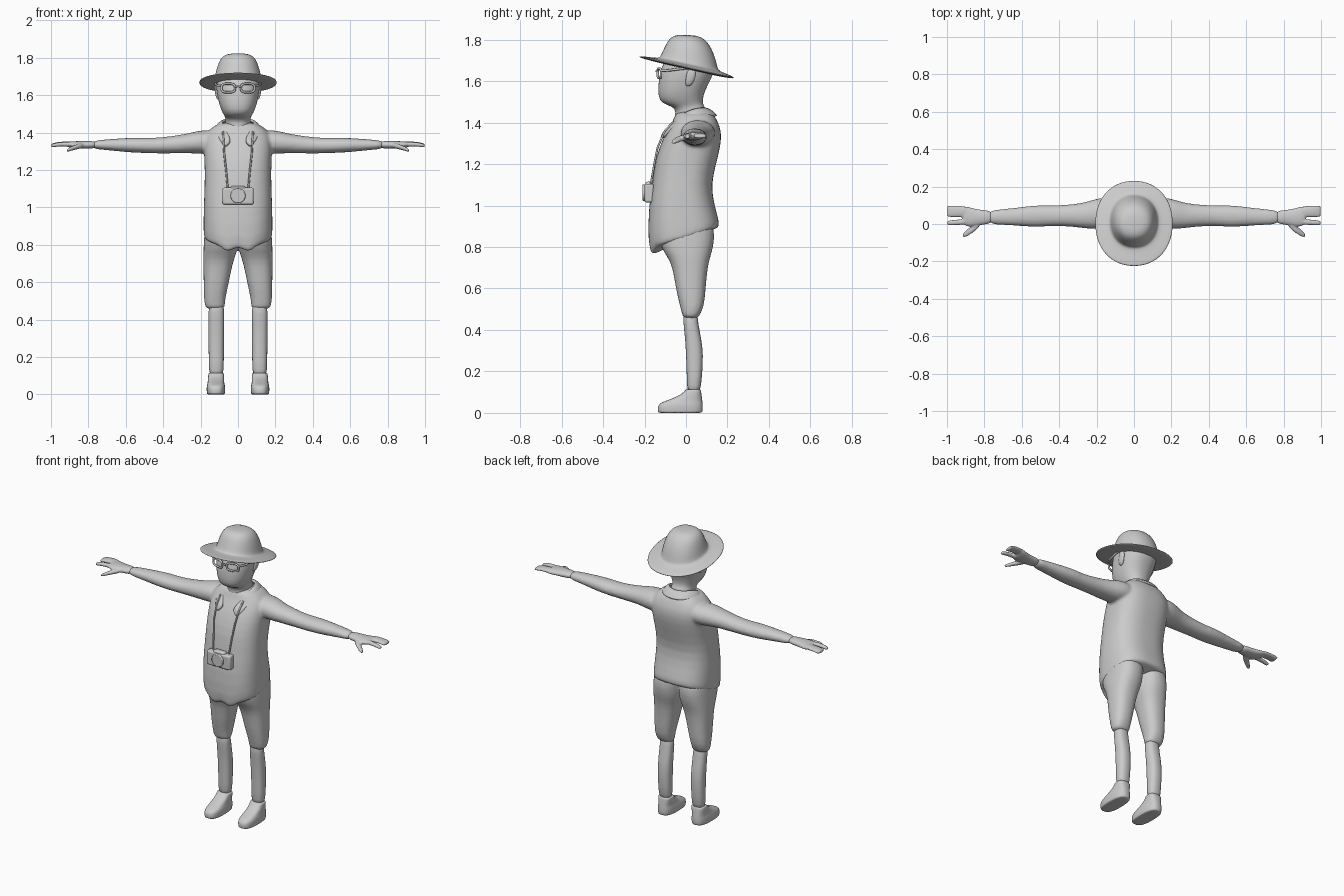
import bpy, bmesh, math
from mathutils import Vector


def spow(v, p):
    return math.copysign(abs(v) ** p, v)


def unit_ring(e, n):
    """Superellipse outline of radius 1; e = 2 is a circle, larger is boxier."""
    ts = [2 * math.pi * i / n for i in range(n)]
    return [(spow(math.cos(t), 2 / e), spow(math.sin(t), 2 / e)) for t in ts]


def loft(bm, rings):
    """Skin a list of point rings and cap both ends."""
    vs = [[bm.verts.new(p) for p in r] for r in rings]
    n = len(rings[0])
    for a, b in zip(vs, vs[1:]):
        for i in range(n):
            j = (i + 1) % n
            bm.faces.new((a[i], a[j], b[j], b[i]))
    bm.faces.new(vs[0])
    bm.faces.new(vs[-1])


def up_loft(bm, rows, cx=None, s=1, e=2.4, n=24, warp=None):
    """Rows (z, centre x, half width, front y, back y)."""
    rings = []
    for z, c, hw, yf, yb in rows:
        r = [Vector((s * c + hw * u, (yf + yb) / 2 + (yb - yf) / 2 * v, z)) for u, v in unit_ring(e, n)]
        rings.append([warp(p) for p in r] if warp else r)
    loft(bm, rings)


def side_loft(bm, rows, s=1, e=2.1, n=16):
    """Rows (x, centre y, centre z, half depth, half height)."""
    loft(bm, [[(s * x, cy + ry * u, cz + rz * v) for u, v in unit_ring(e, n)]
              for x, cy, cz, ry, rz in rows])


def finish(name, bm, subd=1, voxel=0, smooth=4):
    bmesh.ops.recalc_face_normals(bm, faces=bm.faces)
    for f in bm.faces:
        f.smooth = True
    me = bpy.data.meshes.new(name)
    bm.to_mesh(me)
    bm.free()
    ob = bpy.data.objects.new(name, me)
    bpy.context.collection.objects.link(ob)
    if subd:
        m = ob.modifiers.new("Subd", "SUBSURF")
        m.levels = m.render_levels = subd
    if voxel:
        m = ob.modifiers.new("Fuse", "REMESH")
        m.mode, m.voxel_size, m.use_smooth_shade = "VOXEL", voxel, True
        m = ob.modifiers.new("Relax", "SMOOTH")
        m.factor, m.iterations = 0.5, smooth
    return ob


def tube(name, pts, r, cyclic=False):
    cu = bpy.data.curves.new(name, "CURVE")
    cu.dimensions, cu.bevel_depth, cu.bevel_resolution, cu.use_fill_caps = "3D", r, 2, True
    sp = cu.splines.new("POLY")
    sp.points.add(len(pts) - 1)
    for p, q in zip(sp.points, pts):
        p.co = (*q, 1)
    sp.use_cyclic_u = cyclic
    ob = bpy.data.objects.new(name, cu)
    bpy.context.collection.objects.link(ob)
    bpy.ops.object.select_all(action="DESELECT")
    ob.select_set(True)
    bpy.context.view_layer.objects.active = ob
    bpy.ops.object.convert(target="MESH")
    return ob


# Shirt and arms, fused; the hem dips to two tails at the front
def hem(p):
    w = min(1, max(0, (1.0 - p.z) / 0.15))
    h = 0.31 * p.y - 0.005
    if p.y < 0:
        h -= 0.037 * math.exp(-((abs(p.x) - 0.055) / 0.04) ** 2)
    return Vector((p.x, p.y, p.z + w * h))


bm = bmesh.new()
up_loft(bm, [(.848, 0, .172, -.157, .145), (.85, 0, .182, -.168, .157), (.885, 0, .185, -.184, .162),
             (1.0, 0, .183, -.18, .137), (1.1, 0, .179, -.162, .12), (1.2, 0, .177, -.153, .145),
             (1.3, 0, .182, -.122, .17), (1.36, 0, .182, -.092, .17), (1.4, 0, .168, -.067, .155),
             (1.43, 0, .135, -.055, .14), (1.457, 0, .095, -.045, .12)], e=2.6, n=48, warp=hem)
ARM = [(.1, .065, 1.35, .09, .065), (.2, .055, 1.35, .083, .065), (.25, .047, 1.344, .074, .056),
       (.3, .045, 1.339, .064, .051), (.4, .045, 1.331, .056, .044), (.47, .043, 1.33, .057, .042),
       (.53, .042, 1.332, .06, .041), (.6, .04, 1.333, .052, .039), (.7, .037, 1.335, .043, .029),
       (.79, .036, 1.334, .039, .023)]
for s in (1, -1):
    side_loft(bm, ARM, s)
finish("shirt_and_arms", bm, 1, 0.009, 5)

# Hands: palm, grouped fingers, pointing finger, thumb
HAND = [
    [(.75, .037, 1.335, .037, .022), (.82, .035, 1.334, .04, .021), (.87, .035, 1.334, .053, .02),
     (.9, .042, 1.336, .055, .017), (.92, .048, 1.337, .045, .012)],
    [(.88, .06, 1.337, .033, .015), (.92, .066, 1.34, .03, .013), (.96, .068, 1.339, .032, .011),
     (.99, .068, 1.334, .033, .01), (1.0, .068, 1.331, .03, .008)],
    [(.88, .015, 1.336, .018, .015), (.93, .01, 1.338, .015, .012), (.97, .007, 1.335, .014, .011),
     (.992, .006, 1.33, .013, .01), (1.0, .006, 1.328, .009, .007)],
    [(.82, .008, 1.332, .02, .015), (.86, -.024, 1.325, .022, .014), (.885, -.042, 1.316, .02, .012),
     (.905, -.056, 1.308, .015, .01), (.917, -.063, 1.303, .008, .007)]]
for s, side in ((1, "left"), (-1, "right")):
    bm = bmesh.new()
    for part in HAND:
        side_loft(bm, part, s)
    finish("hand_" + side, bm, 1, 0.005, 3)

# Collar
INNER = [(0, .105, 1.462), (.06, .088, 1.468), (.088, .03, 1.462), (.078, -.035, 1.425), (.032, -.1, 1.355)]
OUTER = [(0, .15, 1.43), (.08, .13, 1.432), (.122, .04, 1.438), (.112, -.05, 1.39), (.072, -.122, 1.315)]
bm = bmesh.new()
half = list(zip(INNER, OUTER))
strip = [[Vector((-p[0], *p[1:])) for p in c] for c in half[:0:-1]] + [[Vector(p) for p in c] for c in half]
cols = [[bm.verts.new(q) for q in (a, (a + b) / 2 + Vector((0, 0, .008)), b)] for a, b in strip]
for c, d in zip(cols, cols[1:]):
    for k in (0, 1):
        bm.faces.new((c[k], d[k], d[k + 1], c[k + 1]))
ob = finish("collar", bm, 2)
m = ob.modifiers.new("Thick", "SOLIDIFY")
m.thickness, m.offset = 0.014, 0

# Shorts, calves, shoes
bm = bmesh.new()
for s in (1, -1):
    up_loft(bm, [(.95, .08, .09, -.12, .11), (.88, .087, .092, -.135, .142), (.8, .09, .094, -.125, .133),
                 (.75, .098, .088, -.088, .117), (.7, .107, .078, -.064, .104), (.6, .116, .068, -.05, .095),
                 (.51, .126, .057, -.028, .088), (.47, .123, .053, -.018, .065), (.455, .121, .047, -.012, .058)],
            s=s)
finish("shorts", bm, 1, 0.009, 4)
for s, side in ((1, "left"), (-1, "right")):
    bm = bmesh.new()
    up_loft(bm, [(.5, .116, .04, -.015, .055), (.43, .116, .042, -.013, .058), (.36, .116, .042, -.004, .074),
                 (.28, .116, .042, .0, .084), (.18, .116, .04, .004, .078), (.08, .116, .039, .005, .068)], s=s)
    finish("calf_" + side, bm)
    bm = bmesh.new()
    up_loft(bm, [(0, .118, .044, -.13, .072), (.001, .118, .048, -.135, .079), (.02, .118, .05, -.137, .082),
                 (.042, .118, .05, -.134, .081), (.054, .118, .046, -.11, .08), (.068, .118, .044, -.07, .078),
                 (.09, .117, .043, -.02, .075), (.11, .116, .043, -.004, .072), (.115, .116, .039, 0, .068)],
            s=s, e=2.7)
    finish("shoe_" + side, bm)

# Head and neck
bm = bmesh.new()
up_loft(bm, [(1.34, 0, .08, -.08, .1), (1.43, 0, .069, -.05, .113), (1.472, 0, .066, -.05, .092),
             (1.485, 0, .07, -.095, .084), (1.505, 0, .083, -.13, .08), (1.55, 0, .101, -.135, .088),
             (1.61, 0, .113, -.132, .122), (1.66, 0, .119, -.12, .14), (1.72, 0, .11, -.1, .14)], e=2.3, n=32)
finish("head", bm)
for s, side in ((1, "left"), (-1, "right")):
    bm = bmesh.new()
    up_loft(bm, [(1.575, .104, .006, .0, .02), (1.59, .109, .011, -.005, .035), (1.63, .114, .011, 0, .05),
                 (1.66, .114, .008, .01, .045)], s=s, n=12)
    finish("ear_" + side, bm)

# Hat: tilted brim, crown levelling out to the top
HAT = [(-.012, .118, .13, .015), (-.008, .2, .22, .003), (-.003, .21, .231, .003), (.002, .207, .227, .003),
       (.008, .165, .185, .01), (.013, .134, .147, .013), (.022, .126, .139, .014), (.06, .118, .127, .016),
       (.1, .106, .11, .014), (.128, .092, .091, .011), (.146, .07, .068, .008), (.153, .035, .035, .006)]
bm = bmesh.new()
loft(bm, [[(rx * u, cy + ry * v, 1.67 + h - .225 * (cy + ry * v) * (1 - max(h, 0) / .19))
           for u, v in unit_ring(2.15, 32)] for h, rx, ry, cy in HAT])
finish("hat", bm)

# Glasses
for s, side in ((1, "left"), (-1, "right")):
    rim = [(s * (.052 + .036 * u), -.14 + .02 * (.052 + .036 * u) / .09, 1.638 + .023 * v)
           for u, v in unit_ring(3.2, 24)]
    tube("glasses_rim_" + side, rim, .006, True)
    tube("glasses_temple_" + side, [(s * .088, -.12, 1.65), (s * .112, -.085, 1.652), (s * .121, -.02, 1.66),
                                    (s * .119, .04, 1.665)], .006)
    # Neck strap
    tube("camera_strap_" + side, [(s * .08, -.06, 1.405), (s * .078, -.102, 1.36), (s * .073, -.137, 1.28),
                                  (s * .064, -.153, 1.2), (s * .055, -.17, 1.1)], .005)
tube("glasses_bridge", [(-.018, -.138, 1.645), (0, -.142, 1.648), (.018, -.138, 1.645)], .005)

# Camera: body, viewfinder hump, lens
for name, loc, size in (("camera_body", (0, -.178, 1.06), (.166, .045, .09)),
                        ("camera_hump", (0, -.178, 1.1), (.08, .036, .03))):
    bpy.ops.mesh.primitive_cube_add(size=1, location=loc)
    ob = bpy.context.object
    ob.name, ob.scale = name, size
    bpy.ops.object.transform_apply(location=False)
    m = ob.modifiers.new("Round", "BEVEL")
    m.width, m.segments = 0.01, 3
    bpy.ops.object.shade_smooth_by_angle()
bpy.ops.mesh.primitive_cylinder_add(vertices=32, radius=.04, depth=.035, location=(0, -.193, 1.062),
                                    rotation=(math.pi / 2, 0, 0))
bpy.context.object.name = "camera_lens"
m = bpy.context.object.modifiers.new("Round", "BEVEL")
m.width, m.segments = 0.005, 2
bpy.ops.object.shade_smooth_by_angle()
